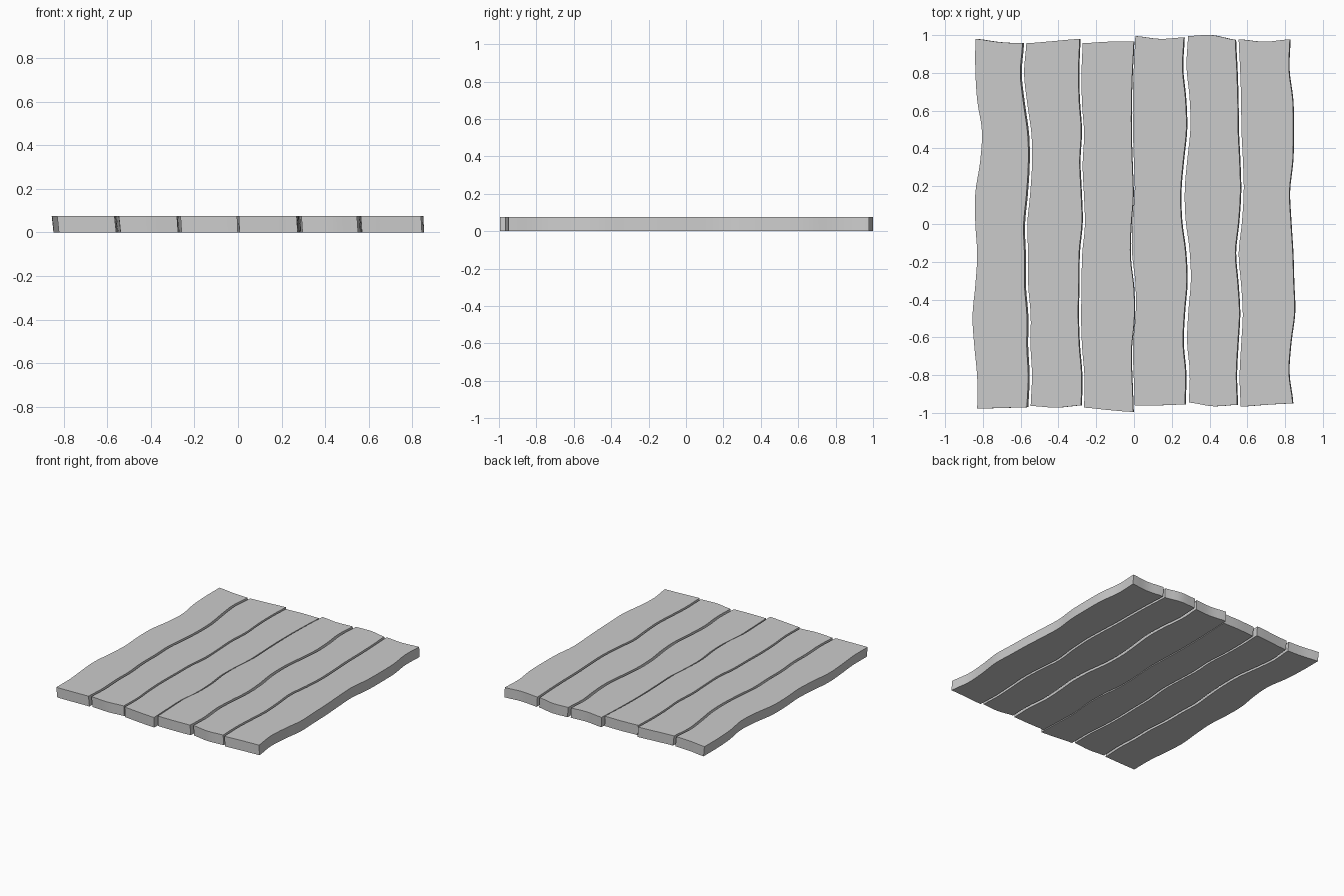
import bpy, bmesh

if "Cube" in bpy.data.objects:
    bpy.data.objects.remove(bpy.data.objects["Cube"])

THICK = 0.075
ROWS, COLS = 48, 8

# x of each wavy seam, sampled evenly from back to front (outer edges first and last)
SEAMS = [
    [-.84, -.84, -.83, -.805, -.815, -.84, -.84, -.83, -.84, -.855, -.845, -.83, -.83],
    [-.58, -.592, -.575, -.553, -.55, -.56, -.575, -.57, -.57, -.557, -.558, -.55, -.557],
    [-.28, -.286, -.283, -.272, -.28, -.273, -.268, -.283, -.285, -.288, -.283, -.27, -.272],
    [.003, -.005, -.01, -.01, -.005, 0, -.012, -.015, .003, .005, -.01, -.006, 0],
    [.275, .267, .283, .288, .272, .258, .262, .283, .29, .277, .27, .284, .28],
    [.545, .553, .558, .56, .568, .572, .562, .545, .558, .567, .558, .55, .555],
    [.825, .82, .84, .843, .84, .823, .83, .84, .845, .85, .83, .82, .84],
]
HALF_GAP = [0, .010, .008, .004, .011, .009, 0]
LEAN = [.008, .008, .005, .003, .005, .005, .004]   # sideways shift of the underside

# y of the back and front ends: left, middle, right
BACK = [(.98, .963, .957), (.957, .968, .98), (.957, .965, .965),
        (.995, .98, .988), (.995, 1.0, .975), (.978, .965, .978)]
FRONT = [(-.977, -.974, -.97), (-.963, -.972, -.96), (-.972, -.985, -.995),
         (-.96, -.96, -.955), (-.945, -.965, -.957), (-.967, -.957, -.95)]


def curve(p, t):
    """Smooth curve through evenly spaced values, t in 0..1."""
    f = t * (len(p) - 1)
    i = min(int(f), len(p) - 2)
    f -= i
    a, b, c, d = p[max(i - 1, 0)], p[i], p[i + 1], p[min(i + 2, len(p) - 1)]
    return b + .5 * f * (c - a + f * (2 * a - 5 * b + 4 * c - d + f * (3 * (b - c) + d - a)))


def plank(n):
    bm = bmesh.new()

    def sheet(z):
        low = 1 - z / THICK
        grid = []
        for r in range(ROWS + 1):
            t = r / ROWS
            left = curve(SEAMS[n], t) + HALF_GAP[n] + low * LEAN[n]
            right = curve(SEAMS[n + 1], t) - HALF_GAP[n + 1] + low * LEAN[n + 1]
            row = []
            for c in range(COLS + 1):
                u = c / COLS
                y0, y1 = curve(BACK[n], u), curve(FRONT[n], u)
                row.append(bm.verts.new((left + (right - left) * u, y0 + (y1 - y0) * t, z)))
            grid.append(row)
        for r in range(ROWS):
            for c in range(COLS):
                bm.faces.new((grid[r][c], grid[r + 1][c], grid[r + 1][c + 1], grid[r][c + 1]))
        return ([row[0] for row in grid] + grid[-1][1:]
                + [row[-1] for row in grid[-2::-1]] + grid[0][-2:0:-1])

    # top and underside joined by a wall around the rim
    top, under = sheet(THICK), sheet(0)
    for i in range(len(top)):
        j = (i + 1) % len(top)
        bm.faces.new((top[i], under[i], under[j], top[j]))
    bmesh.ops.recalc_face_normals(bm, faces=bm.faces)
    me = bpy.data.meshes.new(f"plank_{n + 1}")
    bm.to_mesh(me)
    bm.free()
    ob = bpy.data.objects.new(f"plank_{n + 1}", me)
    bpy.context.collection.objects.link(ob)
    ob.select_set(True)
    bpy.context.view_layer.objects.active = ob


# six floor planks side by side
for n in range(6):
    plank(n)
bpy.ops.object.shade_smooth_by_angle()
